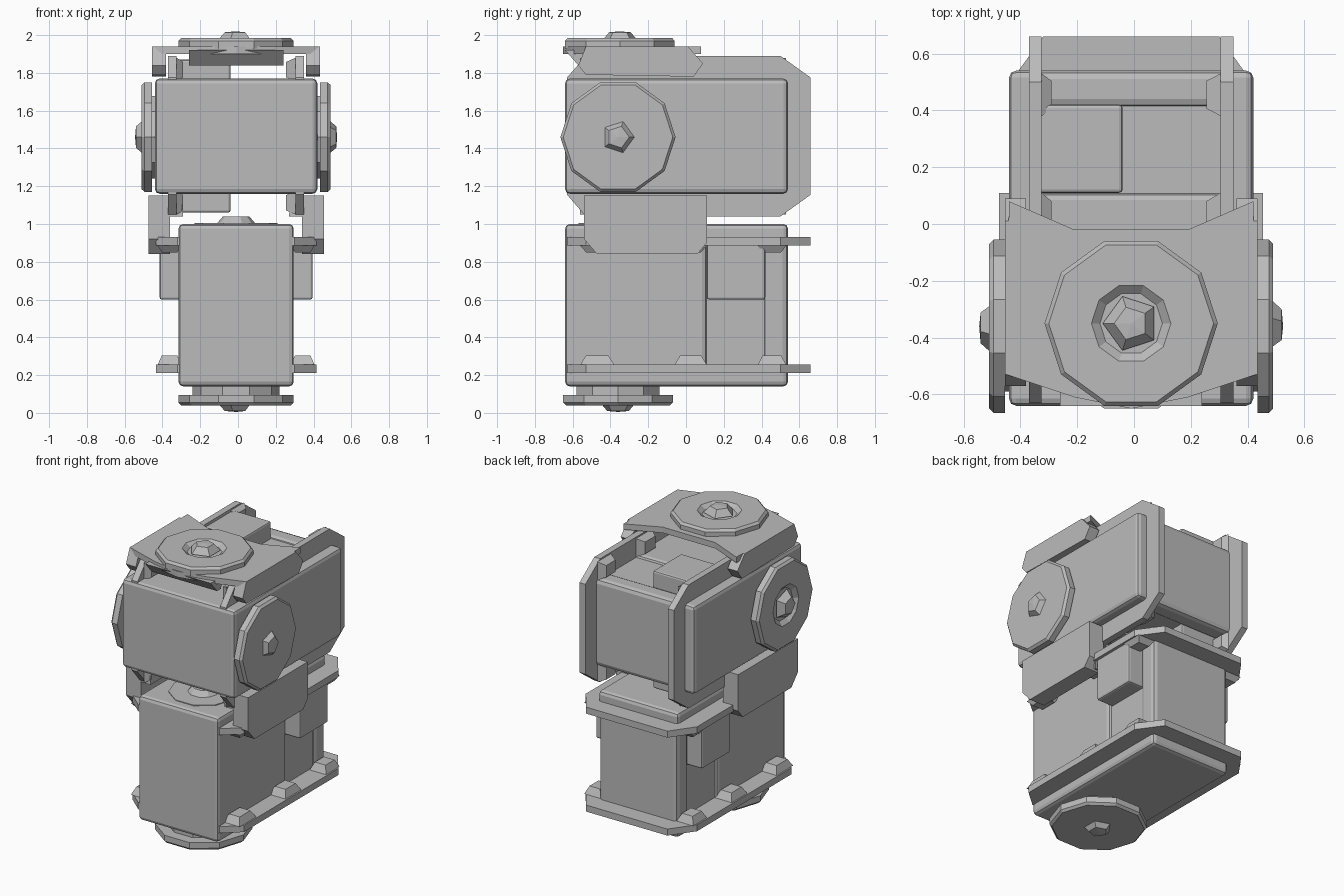
import bpy, bmesh, math
from mathutils import Matrix, Vector

cube = bpy.data.objects.get("Cube")
if cube:
    bpy.data.objects.remove(cube, do_unlink=True)

grey = bpy.data.materials.new("plain grey")
grey.use_nodes = True
grey.diffuse_color = (0.5, 0.5, 0.5, 1)
grey.node_tree.nodes["Principled BSDF"].inputs["Base Color"].default_value = (0.5, 0.5, 0.5, 1)

CX = -0.01  # shared centre line of both motors
HORN_Y = -0.36
LOWER = Matrix.Translation((CX, 0, 0))
UPPER = Matrix.Translation((0.56, 0, 1.465)) @ Matrix.Rotation(math.radians(-90), 4, 'Y')


def finish(name, bm, frame, bevel=0):
    bmesh.ops.recalc_face_normals(bm, faces=bm.faces)
    mesh = bpy.data.meshes.new(name)
    bm.to_mesh(mesh)
    bm.free()
    mesh.materials.append(grey)
    obj = bpy.data.objects.new(name, mesh)
    obj.matrix_world = frame
    bpy.context.collection.objects.link(obj)
    if bevel:
        mod = obj.modifiers.new("edges", 'BEVEL')
        mod.width = bevel
        mod.segments = 2
    return obj


def box(name, xs, ys, zs, frame=LOWER, bevel=0, taper=1):
    """Block between limits; taper shrinks its top."""
    bm = bmesh.new()
    bmesh.ops.create_cube(bm, size=1)
    for v in bm.verts:
        k = taper if v.co.z > 0 else 1
        v.co = [(a + b) / 2 + c * s * (b - a) for (a, b), c, s in
                zip((xs, ys, zs), v.co, (k, k, 1))]
    return finish(name, bm, frame, bevel)


def prism(name, outline, low, high, along_x=False, frame=LOWER):
    """Extrude an outline, in x-y along z or in y-z along x."""
    bm = bmesh.new()

    def point(p, h):
        return (h, *p) if along_x else (*p, h)
    face = bm.faces.new([bm.verts.new(point(p, low)) for p in outline])
    top = bmesh.ops.extrude_face_region(bm, geom=[face])["geom"]
    shift = Vector(point((0, 0), high - low))
    bmesh.ops.translate(bm, vec=shift, verts=[v for v in top if isinstance(v, bmesh.types.BMVert)])
    return finish(name, bm, frame)


def lathe(name, profile, frame, sides=10):
    """Turn (radius, height) points around local z."""
    bm = bmesh.new()
    verts = [bm.verts.new((r, 0, h)) for r, h in profile]
    edges = [bm.edges.new(pair) for pair in zip(verts, verts[1:])]
    bmesh.ops.spin(bm, geom=verts + edges, cent=(0, 0, 0), axis=(0, 0, 1),
                   angle=math.tau, steps=sides, use_duplicate=False)
    bmesh.ops.remove_doubles(bm, verts=bm.verts, dist=0.0005)
    return finish(name, bm, frame)


def facing(location, direction):
    turn = Vector(direction).to_track_quat('Z', 'Y').to_matrix().to_4x4()
    return Matrix.Translation(location) @ turn


def horn(name, location, direction, recessed):
    """Round output plate with a small pointed screw."""
    frame = facing(location, direction)
    rim = [(0, -0.05), (0.23, -0.05), (0.23, 0), (0.305, 0), (0.305, 0.04), (0.29, 0.055)]
    if recessed:
        rim += [(0.14, 0.055), (0.11, 0.03), (0, 0.03)]
    else:
        rim += [(0, 0.055)]
    lathe(name, rim, frame)
    lathe(name + "_screw", [(0, 0.025), (0.1, 0.04), (0.06, 0.085), (0, 0.09)], frame, 5)


# One motor: casing, covers, two mounting flanges, side lugs and corner bosses
def motor(prefix, frame):
    box(prefix + "_front_casing", (-0.305, 0.305), (-0.64, 0.11), (0.15, 0.99), frame, 0.025)
    box(prefix + "_middle_casing", (-0.285, 0.285), (0.08, 0.45), (0.18, 0.96), frame)
    box(prefix + "_rear_casing", (-0.3, 0.3), (0.41, 0.54), (0.18, 0.96), frame, 0.03)
    for end, low, high in (("output", 0.14, 0.24), ("idler", 0.9, 1.0)):
        box(f"{prefix}_{end}_cover", (-0.305, 0.305), (-0.64, 0.54), (low, high), frame, 0.025)
    flange = [(-0.31, -0.63), (0.31, -0.63), (0.425, -0.53), (0.425, 0.5),
              (0.31, 0.66), (-0.31, 0.66), (-0.425, 0.5), (-0.425, -0.53)]
    for end, low, high, inner in (("output", 0.21, 0.255, 0.305), ("idler", 0.885, 0.93, 0.85)):
        prism(f"{prefix}_{end}_flange", flange, low, high, frame=frame)
        near = high if inner > high else low
        for side in (-1, 1):
            xs = sorted((side * 0.29, side * 0.415))
            for spot, ys in (("front", (-0.56, -0.38)), ("middle", (-0.06, 0.11)),
                             ("rear", (0.38, 0.53))):
                box(f"{prefix}_{end}_{spot}_boss", xs, ys, (near, inner), frame, taper=0.65)
    for side in (-1, 1):
        box(prefix + "_side_lug", sorted((side * 0.27, side * 0.405)),
            (0.11, 0.42), (0.6, 0.92), frame, 0.012)


motor("lower", LOWER)
motor("upper", UPPER)

# Round output plates
horn("bottom_horn", (CX, HORN_Y, 0.095), (0, 0, -1), False)
horn("top_horn", (CX, HORN_Y + 0.01, 1.93), (0, 0, 1), True)
horn("left_horn", (0.435, HORN_Y, 1.46), (1, 0, 0), False)
horn("right_horn", (-0.455, HORN_Y, 1.46), (-1, 0, 0), True)
lathe("middle_pivot", [(0, 0.98), (0.22, 0.98), (0.22, 1.005), (0.1, 1.005), (0.07, 1.04), (0, 1.04)],
      Matrix.Translation((CX, HORN_Y, 0)))

# Joining bracket between the motors
cheek = [(-0.54, 1.15), (-0.54, 0.92), (-0.47, 0.84), (0.06, 0.84), (0.11, 0.9), (0.11, 1.15)]
for side in (-1, 1):
    prism("joining_cheek", cheek, side * 0.35, side * 0.465, True)
    for y in (-0.48, 0.02):
        box("joining_gusset", sorted((side * 0.28, side * 0.37)), (y - 0.06, y + 0.06),
            (1.04, 1.15), taper=0.8)

# Top saddle: side rails, waisted plate and sloping front lip
rail = [(-0.57, 1.84), (-0.53, 1.79), (0.04, 1.78), (0.09, 1.85), (0.01, 1.94), (-0.53, 1.94)]
for side in (-1, 1):
    prism("saddle_rail", rail, side * 0.37, side * 0.445, True)
plate = [(-0.43, 0.08), (-0.2, -0.02), (0.2, -0.02), (0.43, 0.08), (0.44, -0.53),
         (0.2, -0.61), (0, -0.65), (-0.2, -0.61), (-0.44, -0.53)]
prism("saddle_plate", plate, 1.9, 1.94)
lip = [(-0.64, 1.92), (-0.57, 1.84), (-0.53, 1.84), (-0.5, 1.92)]
prism("saddle_lip", lip, -0.25, 0.25, True)
